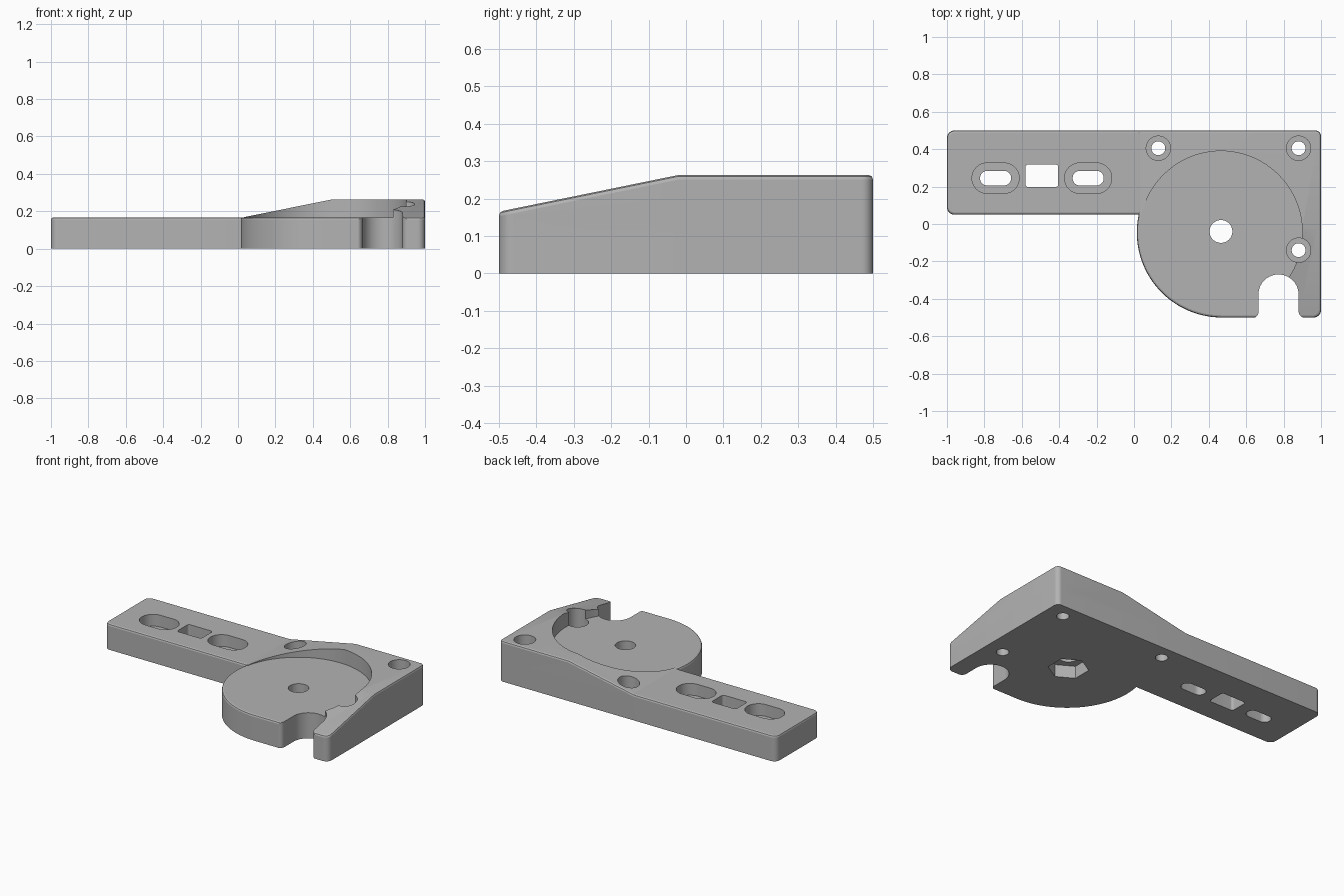
import bpy, bmesh, math
from mathutils import Vector

if "Cube" in bpy.data.objects:
    bpy.data.objects.remove(bpy.data.objects["Cube"], do_unlink=True)

grey = bpy.data.materials.new("plain grey")
grey.use_nodes = True
colour = (0.45, 0.45, 0.45, 1)
grey.diffuse_color = colour
grey.node_tree.nodes["Principled BSDF"].inputs["Base Color"].default_value = colour

SLAB = 0.167      # height of the low plate and the disc
TOP = 0.263       # height of the raised corner
FLOOR = 0.09      # floor of the counterbores


def rounded(corners, steps=10):
    """Outline from (x, y, radius) corners, each rounded by an arc."""
    pts = []
    for i, (x, y, r) in enumerate(corners):
        p = Vector((x, y))
        if r == 0:
            pts.append(p)
            continue
        a = (Vector(corners[i - 1][:2]) - p).normalized()
        b = (Vector(corners[(i + 1) % len(corners)][:2]) - p).normalized()
        half = a.angle(b) / 2
        c = p + (a + b).normalized() * r / math.sin(half)
        s, e = p + a * r / math.tan(half) - c, p + b * r / math.tan(half) - c
        for k in range(steps + 1):
            t = k / steps
            w = s.angle(e)
            pts.append(c + (s * math.sin((1 - t) * w) + e * math.sin(t * w)) / math.sin(w))
    return pts


def circle(x, y, r, n=48, turn=0):
    return [(x + r * math.cos(turn + math.tau * k / n),
             y + r * math.sin(turn + math.tau * k / n)) for k in range(n)]


def slot(x, y, half_x, half_y, r):
    return rounded([(x - half_x, y - half_y, r), (x + half_x, y - half_y, r),
                    (x + half_x, y + half_y, r), (x - half_x, y + half_y, r)])


def prism(name, pts, lo, hi, place=lambda u, v, w: (u, v, w)):
    """Extrude an outline from lo to hi; place maps it to x, y, z."""
    bm = bmesh.new()
    face = bm.faces.new([bm.verts.new(place(p[0], p[1], lo)) for p in pts])
    ext = bmesh.ops.extrude_face_region(bm, geom=[face])
    shift = Vector(place(0, 0, hi)) - Vector(place(0, 0, lo))
    bmesh.ops.translate(bm, vec=shift,
                        verts=[g for g in ext["geom"] if isinstance(g, bmesh.types.BMVert)])
    bmesh.ops.recalc_face_normals(bm, faces=bm.faces)
    mesh = bpy.data.meshes.new(name)
    bm.to_mesh(mesh)
    bm.free()
    mesh.materials.append(grey)
    ob = bpy.data.objects.new(name, mesh)
    bpy.context.collection.objects.link(ob)
    return ob


def combine(target, tool, operation="DIFFERENCE"):
    mod = target.modifiers.new("combine", "BOOLEAN")
    mod.operation, mod.solver, mod.object = operation, "EXACT", tool
    bpy.context.view_layer.objects.active = target
    bpy.ops.object.modifier_apply(modifier=mod.name)
    bpy.data.objects.remove(tool, do_unlink=True)


def soften_top(ob, width=0.012):
    """Round the rim where upward faces meet the side walls."""
    bm = bmesh.new()
    bm.from_mesh(ob.data)
    bm.normal_update()
    rim = [e for e in bm.edges if len(e.link_faces) == 2
           and max(f.normal.z for f in e.link_faces) > 0.5
           and abs(min(f.normal.z for f in e.link_faces)) < 0.1]
    bmesh.ops.bevel(bm, geom=rim, offset=width, segments=2, profile=0.5,
                    affect="EDGES", clamp_overlap=True)
    bm.to_mesh(ob.data)
    bm.free()


# Low plate with the round disc
cx, cy, radius = 0.47, -0.045, 0.455
end = math.pi - math.asin((0.05 - cy) / radius)
arc = []
for k in range(41):
    a = 1.5 * math.pi + (end - 1.5 * math.pi) * k / 40
    arc.append((cx + radius * math.cos(a), cy + radius * math.sin(a), 0))
body = prism("bracket_body", rounded(
    [(-1, 0.5, 0.04), (1, 0.5, 0.03), (1, -0.5, 0.04)] + arc + [(-1, 0.05, 0.04)]), 0, SLAB)
soften_top(body)

# Raised corner with ramps falling to the left and to the front
raised = prism("raised_corner", rounded(
    [(0.02, 0.5, 0), (1, 0.5, 0.03), (1, -0.5, 0.04), (0.02, -0.5, 0)]), 0.08, TOP)
low = SLAB - 0.002
combine(raised, prism("left_ramp", [(-0.2, low - 0.0436), (0.5, TOP), (0.5, 0.5), (-0.2, 0.5)],
                      -1, 1, lambda u, v, w: (u, w, v)))
combine(raised, prism("front_ramp", [(-0.7, low - 0.0408), (-0.02, TOP), (-0.02, 0.5), (-0.7, 0.5)],
                      -1, 2, lambda u, v, w: (w, u, v)))
soften_top(raised)

# Round pocket over the disc, open to the front left
combine(raised, prism("pocket", circle(0.465, cy, 0.435, 96), 0, 0.5))
combine(raised, prism("pocket_opening", [(-0.3, -0.7), (0.75, -0.7), (0.75, 0.05), (-0.3, 0.05)], 0.01, 0.49))
combine(body, raised, "UNION")

# Front notch with a rounded mouth
combine(body, prism("notch", rounded(
    [(0.55, -0.7, 0), (0.55, -0.502, 0), (0.665, -0.502, 0.03), (0.665, -0.27, 0.107),
     (0.88, -0.27, 0.107), (0.88, -0.502, 0.035), (0.96, -0.502, 0), (0.96, -0.7, 0)]), -0.1, 0.6))

# Counterbored screw holes
for x, y in ((0.13, 0.405), (0.88, 0.405), (0.88, -0.14)):
    combine(body, prism("counterbore", circle(x, y, 0.065), FLOOR, 0.6))
    combine(body, prism("screw_hole", circle(x, y, 0.037, 32), -0.1, 0.6))

# Counterbored slots with a square window between them
for x in (-0.74, -0.245):
    combine(body, prism("slot_recess", slot(x, 0.245, 0.126, 0.081, 0.08), FLOOR, 0.6))
    combine(body, prism("slot_hole", slot(x, 0.245, 0.083, 0.039, 0.038), -0.1, 0.6))
combine(body, prism("window", slot(-0.493, 0.258, 0.088, 0.06, 0.015), -0.1, 0.6))

# Pivot hole with a hexagonal nut seat underneath
combine(body, prism("pivot_hole", circle(0.465, -0.04, 0.061), -0.1, 0.6))
combine(body, prism("nut_seat", circle(0.465, -0.04, 0.12, 6, math.pi / 6), -0.1, 0.08))

bpy.ops.object.select_all(action="DESELECT")
body.select_set(True)
bpy.context.view_layer.objects.active = body
bpy.ops.object.shade_smooth_by_angle(angle=math.radians(20))
